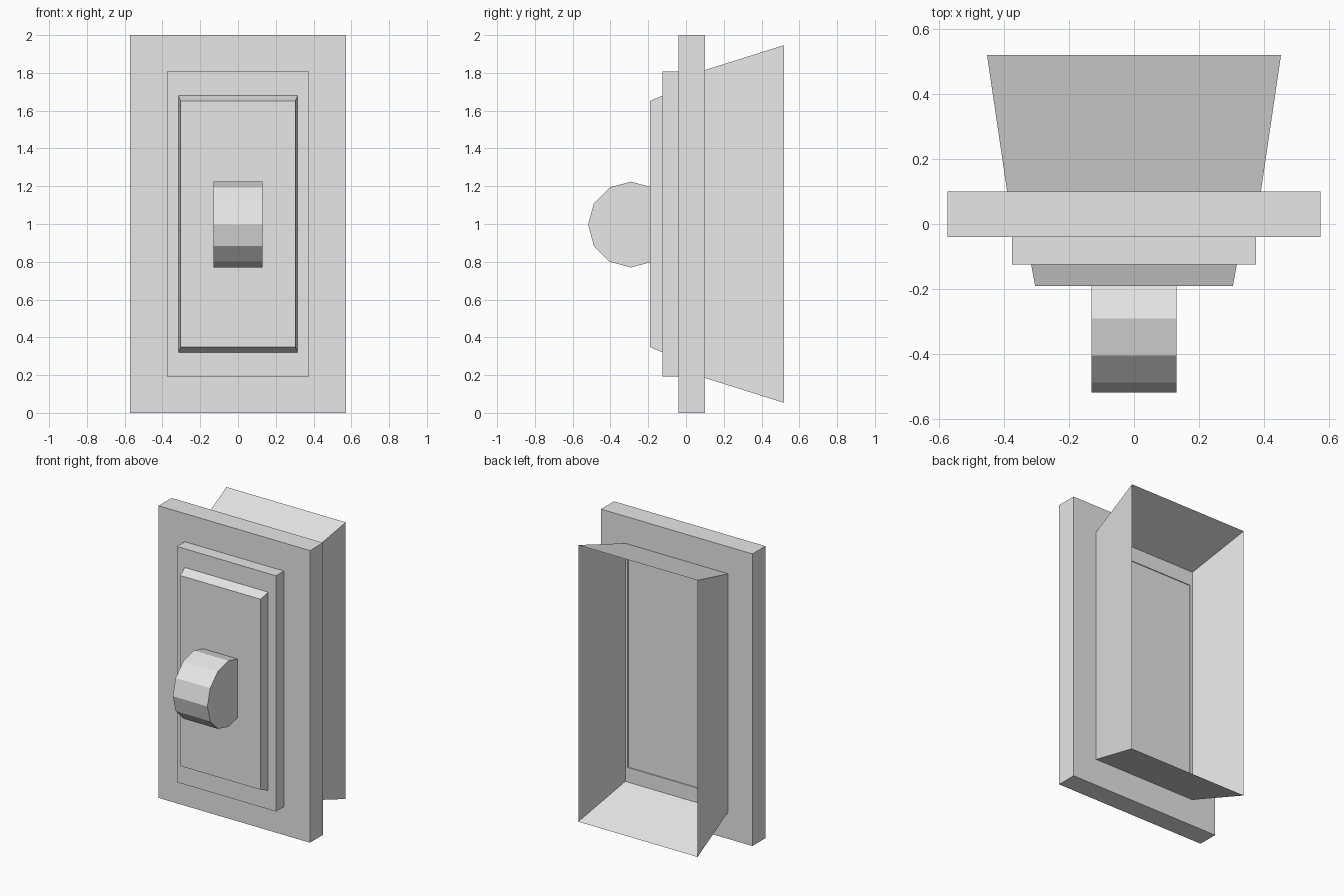
import bpy
import bmesh
from math import pi
from mathutils import Matrix, Vector

if "Cube" in bpy.data.objects:
    bpy.data.objects.remove(bpy.data.objects["Cube"])

grey = bpy.data.materials.new("light_grey")
grey.use_nodes = True
grey.diffuse_color = (0.8, 0.8, 0.8, 1)
grey.node_tree.nodes["Principled BSDF"].inputs["Base Color"].default_value = grey.diffuse_color


def finish(name, bm):
    mesh = bpy.data.meshes.new(name)
    bmesh.ops.recalc_face_normals(bm, faces=bm.faces)
    bm.to_mesh(mesh)
    bm.free()
    mesh.materials.append(grey)
    obj = bpy.data.objects.new(name, mesh)
    bpy.context.collection.objects.link(obj)
    return obj


def slab(front, back):
    """Box or frustum between two (half width, half height, y) rectangles."""
    bm = bmesh.new()
    bmesh.ops.create_cube(bm, size=2)
    for v in bm.verts:
        w, h, y = front if v.co.y < 0 else back
        v.co = Vector((v.co.x * w, y, 1 + v.co.z * h))
    return bm


def facing(bm, direction):
    bm.normal_update()
    return max(bm.faces, key=lambda f: f.normal.y * direction)


# Wall plate, with a fine groove outlining a panel on its back
bm = slab((0.573, 1.0, -0.04), (0.573, 1.0, 0.1))
panel = facing(bm, 1)
bmesh.ops.inset_region(bm, faces=[panel], thickness=0.285)
for v in panel.verts:
    v.co.z = 1 + (0.715 if v.co.z > 1 else -0.715)
bmesh.ops.inset_region(bm, faces=[panel], thickness=0.003, depth=-0.02)
bmesh.ops.inset_region(bm, faces=[panel], thickness=0.003, depth=0.02)
finish("wall_plate", bm)

# Raised frame and bevelled centre panel
finish("raised_frame", slab((0.375, 0.807, -0.125), (0.375, 0.807, -0.04)))
finish("centre_panel", slab((0.304, 0.652, -0.19), (0.316, 0.679, -0.125)))

# Flared thin-walled box, open at the back and against the plate
bm = slab((0.39, 0.815, 0.1), (0.452, 0.947, 0.52))
ends = [facing(bm, 1), facing(bm, -1)]
bmesh.ops.delete(bm, geom=ends, context="FACES_ONLY")
finish("back_box", bm)

# Twelve-sided switch knob lying across the panel
bm = bmesh.new()
bmesh.ops.create_cone(bm, cap_ends=True, segments=12, radius1=0.227,
                      radius2=0.227, depth=0.262)
bmesh.ops.transform(bm, verts=bm.verts,
                    matrix=Matrix.Translation((0, -0.291, 0.997)) @ Matrix.Rotation(pi / 2, 4, "Y"))
finish("switch_knob", bm)
